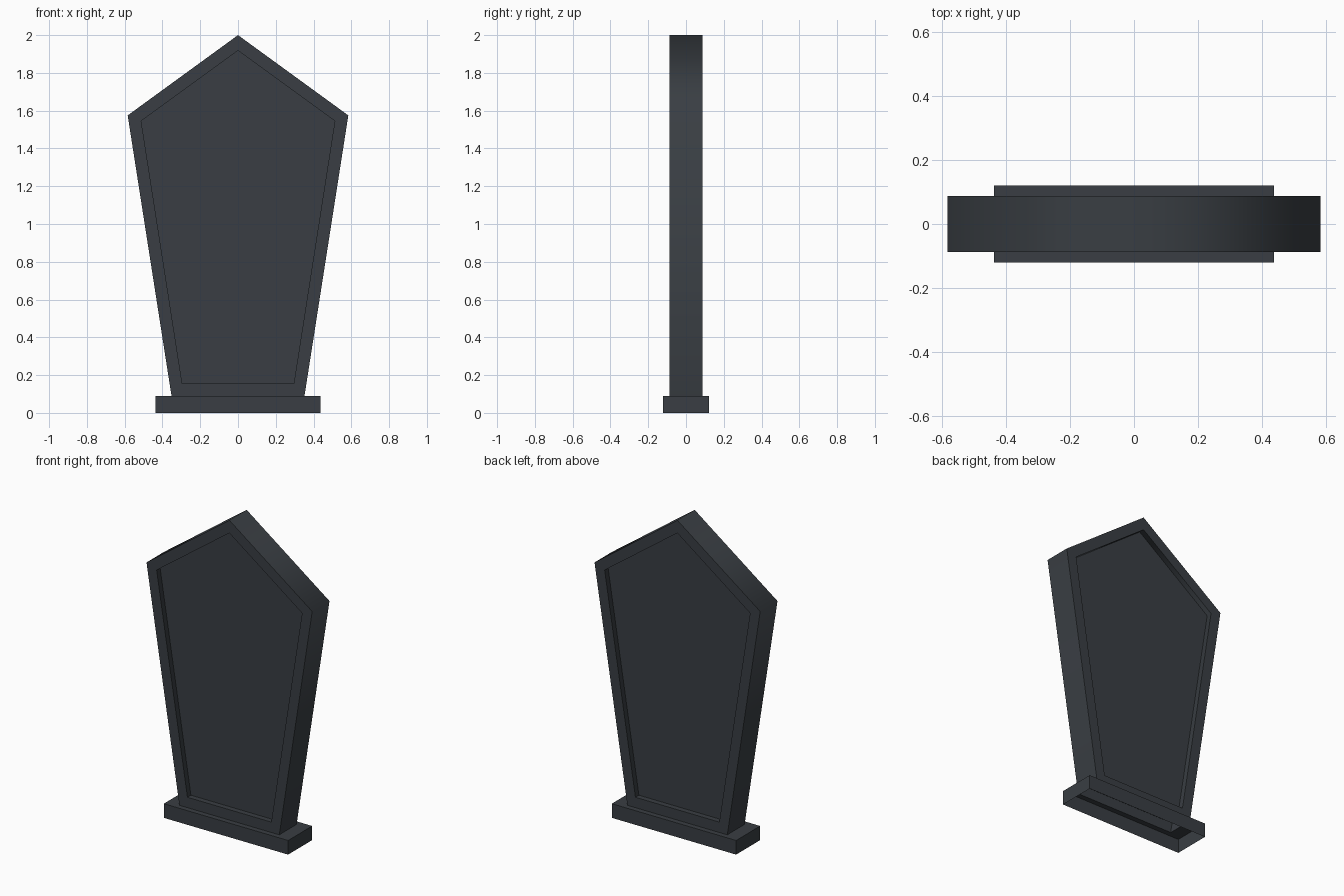
import bpy, bmesh, math

if "Cube" in bpy.data.objects:
    bpy.data.objects.remove(bpy.data.objects["Cube"])

stone = bpy.data.materials.new("dark slate stone")
stone.diffuse_color = (0.041, 0.048, 0.056, 1)
stone.use_nodes = True
stone.node_tree.nodes["Principled BSDF"].inputs["Base Color"].default_value = stone.diffuse_color


def finish(name, bm):
    bmesh.ops.recalc_face_normals(bm, faces=bm.faces)
    mesh = bpy.data.meshes.new(name)
    bm.to_mesh(mesh)
    bm.free()
    mesh.materials.append(stone)
    ob = bpy.data.objects.new(name, mesh)
    bpy.context.collection.objects.link(ob)
    bpy.context.view_layer.objects.active = ob
    ob.select_set(True)
    bpy.ops.object.shade_smooth_by_angle(angle=math.radians(76))
    ob.select_set(False)


def bridge(bm, a, b, skip=()):
    n = len(a)
    for i in range(n):
        if i not in skip:
            bm.faces.new((a[i], a[(i + 1) % n], b[(i + 1) % n], b[i]))


# Tapered pointed slab, open underneath where it meets the plinth
outline = [(-0.352, 0.09), (0.352, 0.09), (0.584, 1.575), (0, 2.0), (-0.584, 1.575)]
bm = bmesh.new()
front = [bm.verts.new((x, -0.087, z)) for x, z in outline]
back = [bm.verts.new((x, 0.087, z)) for x, z in outline]
bridge(bm, front, back, skip=(0,))
panels = [bm.faces.new(front), bm.faces.new(back[::-1])]
bmesh.ops.recalc_face_normals(bm, faces=bm.faces)
for f in panels:
    f.normal_update()
    if f.normal.y * f.calc_center_median().y < 0:
        f.normal_flip()
# Recessed panel on both sides: flat border, then straight step inwards
bmesh.ops.inset_individual(bm, faces=panels, thickness=0.066, use_even_offset=True)
bmesh.ops.inset_individual(bm, faces=panels, thickness=0, depth=-0.035)
finish("headstone_slab", bm)

# Hollow plinth: outer walls and a top ledge around the slab
bm = bmesh.new()
loops = []
for hx, hy, z in ((0.438, 0.121, 0), (0.438, 0.121, 0.09), (0.352, 0.087, 0.09)):
    loops.append([bm.verts.new((sx * hx, sy * hy, z))
                  for sx, sy in ((-1, -1), (1, -1), (1, 1), (-1, 1))])
for a, b in zip(loops, loops[1:]):
    bridge(bm, a, b)
finish("plinth", bm)
